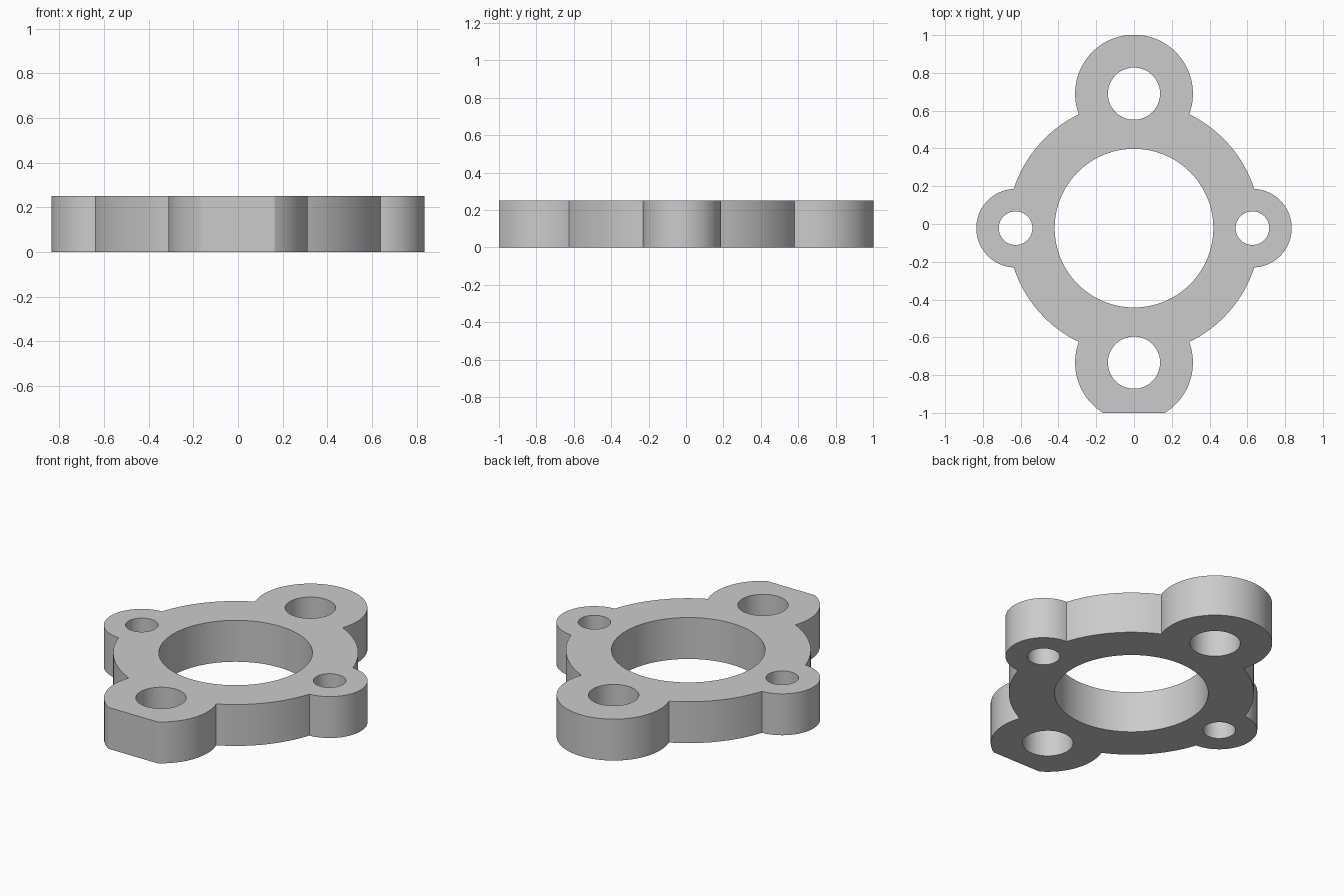
import bpy, bmesh
from math import acos, asin, atan2, cos, sin, pi, sqrt, tau
from mathutils import Vector

if "Cube" in bpy.data.objects:
    bpy.data.objects.remove(bpy.data.objects["Cube"])

THICK = 0.25
CENTRE = Vector((0, -0.022, 0))
RING_R, BORE_R = 0.67, 0.42
# lobe: distance from the ring centre, outer radius, bolt hole radius
LARGE = (0.712, 0.312, 0.138)
SMALL = (0.627, 0.208, 0.089)
LOBES = [LARGE, SMALL, LARGE, SMALL]      # front, left, back, right
FLAT_Y = -1.0


def arc(centre, radius, start, end, step=tau / 128):
    n = max(2, round(abs(end - start) / step))
    angles = [start + (end - start) * i / n for i in range(n + 1)]
    return [centre + Vector((cos(a), sin(a), 0)) * radius for a in angles]


def circle(centre, radius, step=tau / 96):
    return arc(centre, radius, 0, tau, step)[:-1]


def junction(dist, radius):
    """Half angles of a lobe's join, seen from the ring and from the lobe."""
    along = (RING_R ** 2 - radius ** 2 + dist ** 2) / (2 * dist)
    across = sqrt(RING_R ** 2 - along ** 2)
    return acos(along / RING_R), atan2(across, along - dist)


# outer outline, anticlockwise from the front lobe, and the hole loops
outline = []
loops = [circle(CENTRE, BORE_R, tau / 128)]
for i, (dist, radius, hole) in enumerate(LOBES):
    facing = -pi / 2 + i * pi / 2
    lobe = CENTRE + Vector((cos(facing), sin(facing), 0)) * dist
    ring_half, lobe_half = junction(dist, radius)
    if i == 0:      # front lobe is cut off flat
        cut = acos((lobe.y - FLAT_Y) / radius)
        outline += arc(lobe, radius, facing - lobe_half, facing - cut)
        outline += arc(lobe, radius, facing + cut, facing + lobe_half)
    else:
        outline += arc(lobe, radius, facing - lobe_half, facing + lobe_half)
    next_dist, next_radius, _ = LOBES[(i + 1) % 4]
    next_half, _ = junction(next_dist, next_radius)
    # ring stretch up to the next lobe, without its shared end points
    outline += arc(CENTRE, RING_R, facing + ring_half,
                   facing + pi / 2 - next_half)[1:-1]
    loops.append(circle(lobe, hole))
loops.append(outline)

# fill the flat profile and extrude it into a plate
bm = bmesh.new()
edges = []
for loop in loops:
    verts = [bm.verts.new(p) for p in loop]
    edges += [bm.edges.new((a, b)) for a, b in zip(verts, verts[1:] + verts[:1])]
bmesh.ops.triangle_fill(bm, edges=edges, use_beauty=True, normal=(0, 0, 1))
result = bmesh.ops.extrude_face_region(bm, geom=bm.faces[:], use_keep_orig=True)
top = [g for g in result["geom"] if isinstance(g, bmesh.types.BMVert)]
bmesh.ops.translate(bm, verts=top, vec=(0, 0, THICK))
bmesh.ops.recalc_face_normals(bm, faces=bm.faces[:])

mesh = bpy.data.meshes.new("flange_plate")
bm.to_mesh(mesh)
bm.free()
plate = bpy.data.objects.new("flange_plate", mesh)
bpy.context.collection.objects.link(plate)

# plain grey
GREY = (0.6, 0.6, 0.6, 1)
mat = bpy.data.materials.new("plain grey")
mat.use_nodes = True
mat.diffuse_color = GREY
mat.node_tree.nodes["Principled BSDF"].inputs["Base Color"].default_value = GREY
mesh.materials.append(mat)

bpy.context.view_layer.objects.active = plate
plate.select_set(True)
bpy.ops.object.shade_smooth_by_angle(angle=pi / 9)
